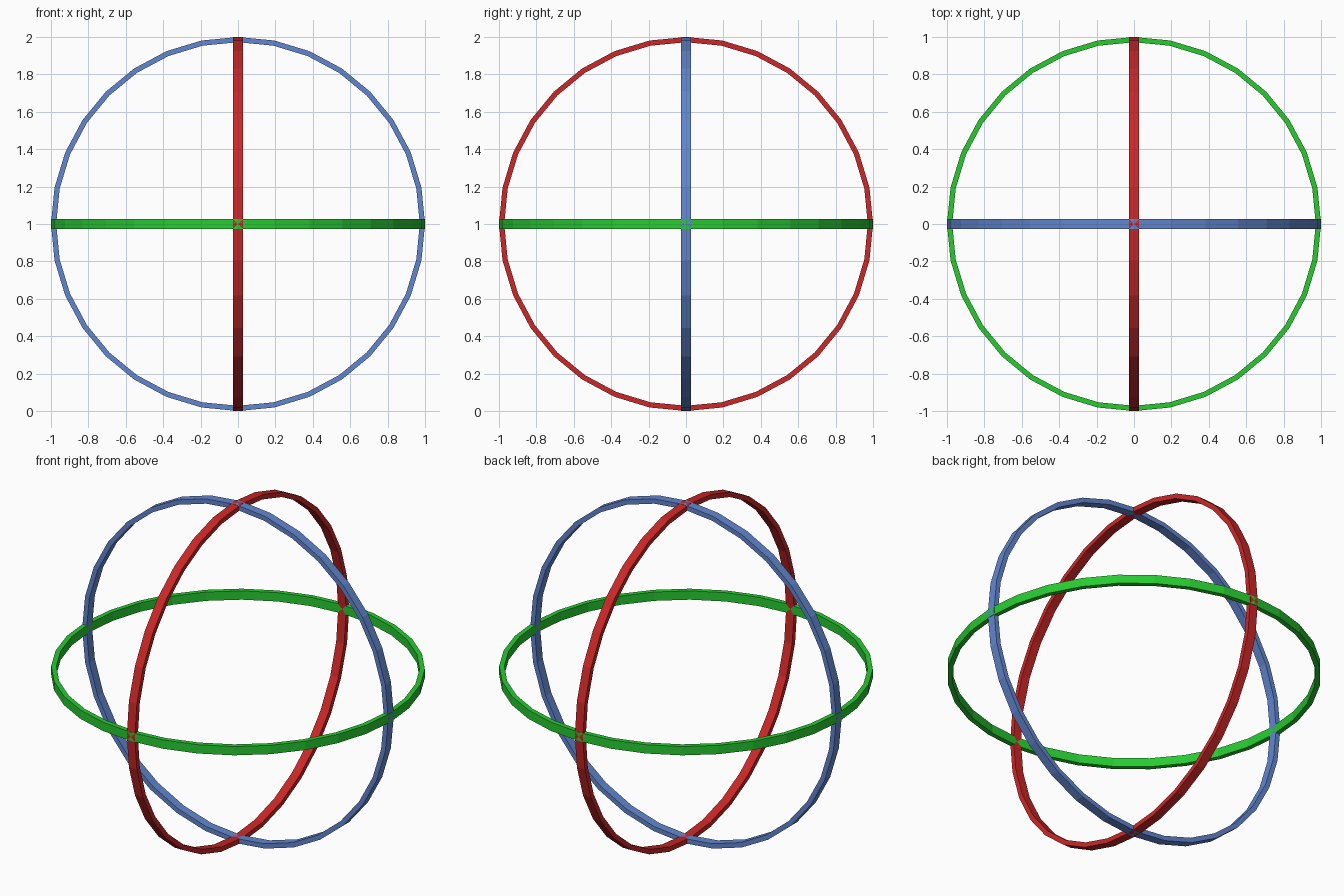
import bpy, bmesh
from math import cos, sin, pi
from mathutils import Matrix

if "Cube" in bpy.data.objects:
    bpy.data.objects.remove(bpy.data.objects["Cube"])

SEGMENTS = 32
OUTER, INNER, HALF_WIDTH = 1.0, 0.972, 0.026


def ring(name, rotation, color):
    # Flat-faced band: rectangular section swept round a 32-sided circle
    section = [(OUTER, -HALF_WIDTH), (OUTER, HALF_WIDTH),
               (INNER, HALF_WIDTH), (INNER, -HALF_WIDTH)]
    bm = bmesh.new()
    loops = []
    for i in range(SEGMENTS):
        a = 2 * pi * i / SEGMENTS
        loops.append([bm.verts.new((r * cos(a), r * sin(a), h)) for r, h in section])
    for i in range(SEGMENTS):
        p, q = loops[i], loops[(i + 1) % SEGMENTS]
        for j in range(4):
            k = (j + 1) % 4
            bm.faces.new((p[j], q[j], q[k], p[k]))
    bm.transform(Matrix.Translation((0, 0, 1)) @ rotation)
    bmesh.ops.recalc_face_normals(bm, faces=bm.faces)
    mesh = bpy.data.meshes.new(name)
    bm.to_mesh(mesh)
    bm.free()
    mat = bpy.data.materials.new(name + "_color")
    mat.diffuse_color = color
    mat.use_nodes = True
    mat.node_tree.nodes["Principled BSDF"].inputs["Base Color"].default_value = mat.diffuse_color
    mesh.materials.append(mat)
    bpy.context.collection.objects.link(bpy.data.objects.new(name, mesh))


# Three mutually perpendicular rings
ring("horizontal_ring", Matrix.Identity(4), (0.02, 0.6, 0.03, 1))
ring("front_ring", Matrix.Rotation(pi / 2, 4, 'X'), (0.12, 0.24, 0.62, 1))
ring("side_ring", Matrix.Rotation(pi / 2, 4, 'Y'), (0.6, 0.02, 0.02, 1))
